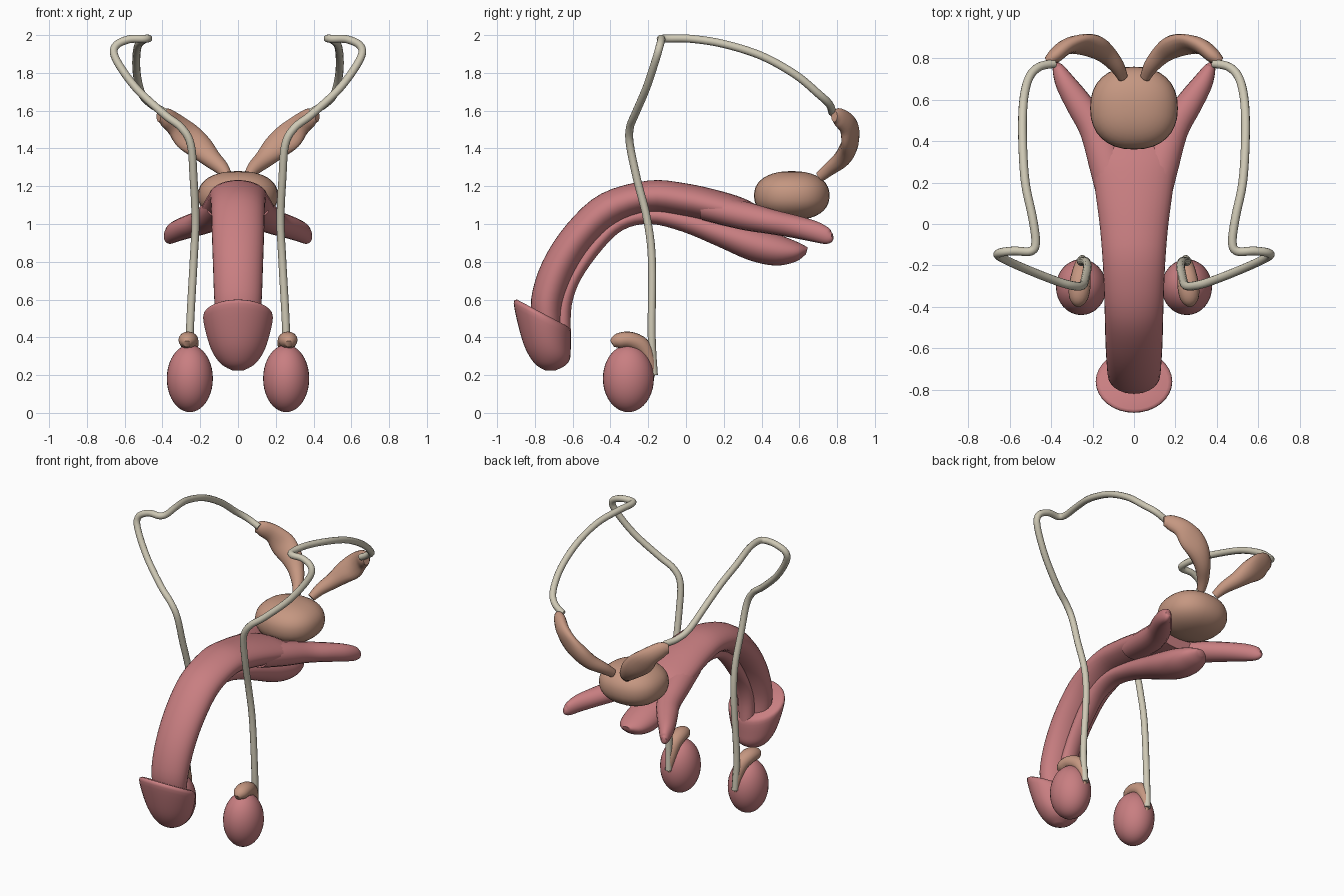
import bpy, bmesh
from math import sin, cos, pi, radians
from mathutils import Vector as V

if "Cube" in bpy.data.objects:
    bpy.data.objects.remove(bpy.data.objects["Cube"])


def material(name, rgb):
    m = bpy.data.materials.new(name)
    m.diffuse_color = (*rgb, 1)
    m.use_nodes = True
    m.node_tree.nodes["Principled BSDF"].inputs["Base Color"].default_value = m.diffuse_color
    return m


PINK = material("pink", (0.58, 0.21, 0.22))
TAN = material("tan", (0.56, 0.31, 0.22))
CREAM = material("cream", (0.62, 0.58, 0.46))


def smooth_rows(rows, steps):
    """Catmull-Rom interpolation of rows of numbers."""
    out = []
    for i in range(len(rows) - 1):
        p0, p1, p2, p3 = rows[max(i - 1, 0)], rows[i], rows[i + 1], rows[min(i + 2, len(rows) - 1)]
        for k in range(steps):
            t = k / steps
            out.append([0.5 * (2 * b + (c - a) * t + (2 * a - 5 * b + 4 * c - d) * t * t
                               + (3 * b - a - 3 * c + d) * t ** 3) for a, b, c, d in zip(p0, p1, p2, p3)])
    out.append(list(rows[-1]))
    return out


def finish(name, bm, mat, angle=50):
    bmesh.ops.recalc_face_normals(bm, faces=bm.faces)
    me = bpy.data.meshes.new(name)
    bm.to_mesh(me)
    bm.free()
    me.materials.append(mat)
    ob = bpy.data.objects.new(name, me)
    bpy.context.collection.objects.link(ob)
    bpy.ops.object.select_all(action='DESELECT')
    ob.select_set(True)
    bpy.context.view_layer.objects.active = ob
    bpy.ops.object.shade_smooth_by_angle(angle=radians(angle))
    return ob


def loft(name, rings, mat, sides=24):
    """Skin rings given as (centre, half axis u, half axis v)."""
    bm = bmesh.new()
    loops = [[bm.verts.new(c + u * cos(2 * pi * k / sides) + v * sin(2 * pi * k / sides))
              for k in range(sides)] for c, u, v in rings]
    for a, b in zip(loops, loops[1:]):
        for k in range(sides):
            n = (k + 1) % sides
            bm.faces.new((a[k], a[n], b[n], b[k]))
    bm.faces.new(loops[0])
    bm.faces.new(loops[-1])
    return finish(name, bm, mat)


def midline(name, rows, mat, steps=4):
    """Rows: upper point (y, z), lower point (y, z), half width."""
    rings = []
    for y1, z1, y2, z2, w in smooth_rows(rows, steps):
        a, b = V((0, y1, z1)), V((0, y2, z2))
        rings.append(((a + b) / 2, V((w, 0, 0)), (a - b) / 2))
    return loft(name, rings, mat, 32)


def tube(name, rows, mat, s=1, hint=(0, 0, 1), steps=4, sides=16):
    """Rows: x, y, z, half size across, half size along the hint."""
    pts = [(V((r[0] * s, r[1], r[2])), r[3], r[4]) for r in smooth_rows(rows, steps)]
    up, rings = V(hint), []
    for i, (c, a, b) in enumerate(pts):
        t = (pts[min(i + 1, len(pts) - 1)][0] - pts[max(i - 1, 0)][0]).normalized()
        up = (up - t * up.dot(t)).normalized()
        rings.append((c, t.cross(up) * a, up * b))
    return loft(name, rings, mat, sides)


def ellipsoid(name, c, r, mat, power=1.0):
    bm = bmesh.new()
    bmesh.ops.create_uvsphere(bm, u_segments=32, v_segments=20, radius=1)
    for v in bm.verts:
        q = [(abs(k) ** power) * (1 if k > 0 else -1) for k in v.co]
        v.co = V([c[i] + q[i] * r[i] for i in range(3)])
    return finish(name, bm, mat)


# Curved main shaft
midline("shaft", [
    (-.80, .45, -.66, .45, .11), (-.82, .60, -.65, .58, .125), (-.76, .80, -.59, .74, .132),
    (-.63, 1.0, -.50, .88, .138), (-.45, 1.16, -.37, 1.0, .142), (-.20, 1.23, -.20, 1.06, .15),
    (0, 1.215, -.02, 1.04, .165), (.20, 1.17, .17, 1.0, .19), (.33, 1.125, .31, .98, .20),
    (.43, 1.06, .42, .98, .15)], PINK)

# Underside column ending in a bulb
midline("underside_column", [
    (-.70, .45, -.61, .42, .05), (-.68, .60, -.605, .57, .055), (-.62, .74, -.555, .71, .055),
    (-.50, .92, -.44, .87, .06), (-.37, 1.04, -.33, .97, .06), (-.20, 1.09, -.19, 1.0, .065),
    (0, 1.07, -.02, .96, .075), (.20, 1.02, .16, .885, .095), (.36, .98, .33, .81, .115),
    (.50, .94, .47, .78, .115), (.60, .90, .58, .80, .085), (.645, .875, .635, .84, .03)], PINK)

# Flared head with a sharp rim
midline("head", [
    (-.895, .60, -.63, .46, .165), (-.912, .58, -.61, .43, .185), (-.885, .45, -.61, .34, .162),
    (-.85, .34, -.615, .285, .13), (-.80, .26, -.64, .25, .085), (-.745, .225, -.69, .225, .03)], PINK)

# Prostate
ellipsoid("prostate", (0, .56, 1.15), (.212, .20, .13), TAN, 0.88)

for s, side in ((1, "right"), (-1, "left")):
    # Rear roots of the shaft
    tube("root_" + side, [
        (.08, .10, 1.09, .09, .07), (.13, .30, 1.045, .09, .075), (.19, .46, 1.01, .075, .065),
        (.265, .58, .985, .065, .06), (.33, .68, .96, .05, .055), (.365, .75, .935, .03, .042),
        (.375, .775, .935, .014, .02)], PINK, s)

    # Testis and the cap wrapped over its top and back
    ellipsoid("testis_" + side, (.255 * s, -.305, .182), (.122, .135, .178), PINK)
    tube("epididymis_" + side, [
        (.27, -.39, .365, .02, .02), (.268, -.36, .38, .045, .04), (.262, -.30, .385, .052, .045),
        (.255, -.235, .355, .045, .045), (.25, -.195, .29, .035, .032), (.25, -.178, .22, .022, .018),
        (.25, -.185, .17, .01, .01)], TAN, s)

    # Long duct
    path = [(.25, -.17, .20), (.255, -.182, .42), (.235, -.18, .80), (.225, -.205, 1.02),
            (.235, -.26, 1.24), (.25, -.297, 1.42), (.30, -.297, 1.51), (.39, -.27, 1.58),
            (.54, -.21, 1.72), (.645, -.16, 1.87), (.65, -.14, 1.94), (.58, -.13, 1.977),
            (.50, -.132, 1.98), (.475, -.09, 1.982), (.49, .03, 1.98), (.525, .20, 1.953),
            (.538, .40, 1.89), (.535, .58, 1.79), (.51, .70, 1.69), (.46, .758, 1.635), (.385, .775, 1.59)]
    tube("duct_" + side, [(*p, .021, .021) for p in path], CREAM, s, (1, 0, 0), 5, 12)

    # Seminal vesicle
    tube("seminal_vesicle_" + side, [
        (.42, .785, 1.57, .03, .02), (.385, .81, 1.565, .05, .035), (.33, .855, 1.525, .062, .038),
        (.27, .87, 1.465, .082, .036), (.20, .86, 1.405, .072, .046), (.14, .825, 1.345, .052, .045),
        (.085, .765, 1.295, .038, .036), (.055, .71, 1.25, .025, .028)], TAN, s, (0, 1, 0))
